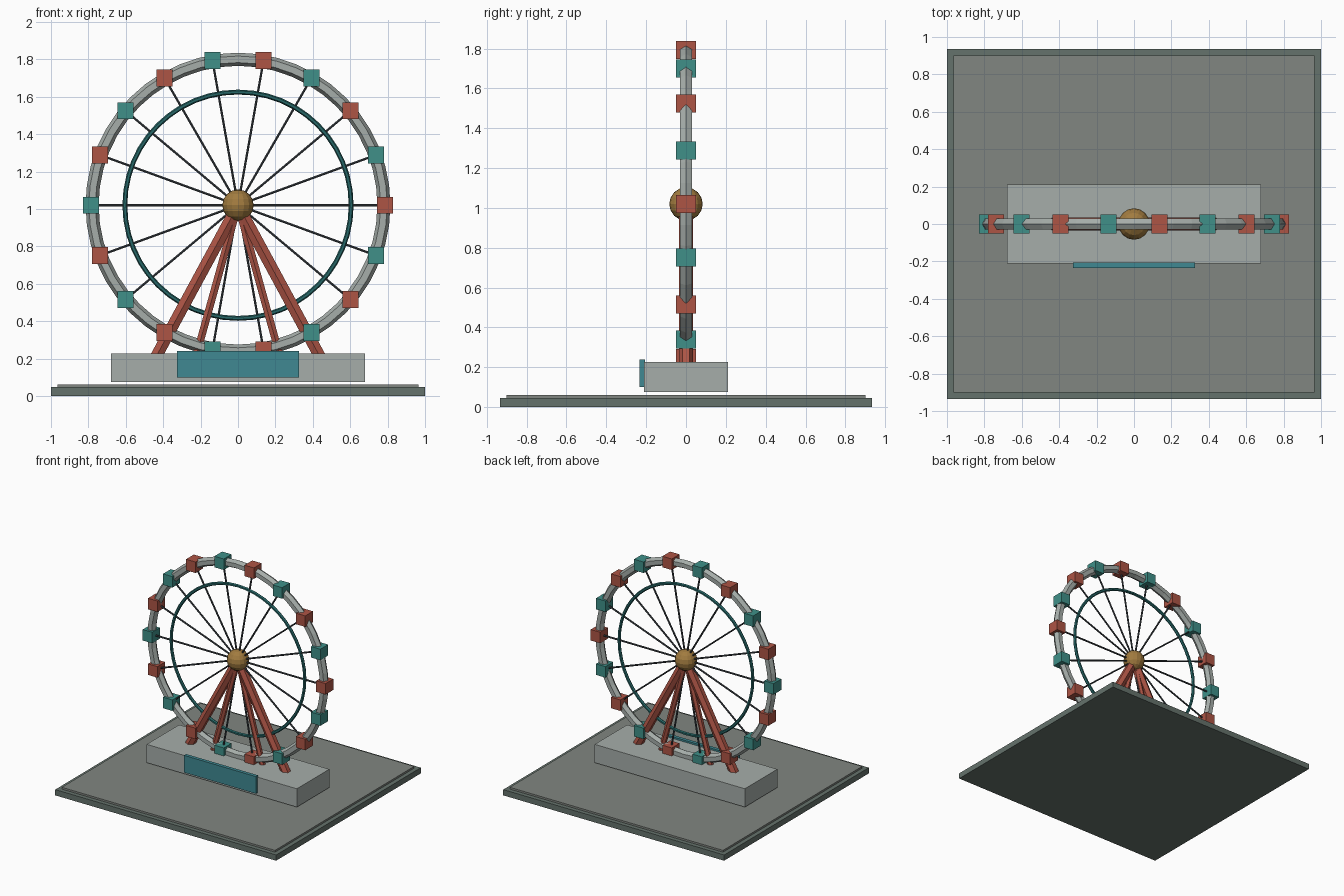
import bpy
from math import cos, sin, radians, atan2, hypot, pi

if "Cube" in bpy.data.objects:
    bpy.data.objects.remove(bpy.data.objects["Cube"])

HUB_Z = 1.02
RIM_R = 0.78
CABINS = 18


def material(name, rgb):
    m = bpy.data.materials.new(name)
    m.diffuse_color = (*rgb, 1)
    m.use_nodes = True
    m.node_tree.nodes["Principled BSDF"].inputs["Base Color"].default_value = m.diffuse_color
    return m


RED = material("red", (0.42, 0.09, 0.06))
TEAL = material("teal", (0.05, 0.28, 0.25))
DARK_TEAL = material("dark_teal", (0.02, 0.14, 0.14))
SIGN = material("sign_blue", (0.05, 0.25, 0.29))
GOLD = material("gold", (0.36, 0.20, 0.05))
STEEL = material("dark_steel", (0.05, 0.06, 0.07))
SLAB = material("dark_slab", (0.13, 0.17, 0.15))
PAVING = material("paving", (0.22, 0.24, 0.22))
STONE = material("stone", (0.38, 0.42, 0.40))


def finish(name, mat):
    ob = bpy.context.object
    ob.name = name
    ob.data.materials.append(mat)
    return ob


def box(name, centre, size, mat):
    bpy.ops.mesh.primitive_cube_add(size=1, location=centre)
    bpy.context.object.scale = size
    return finish(name, mat)


def bar(name, a, b, radius, mat):
    """Hexagonal bar between two (x, z) points in the wheel plane."""
    dx, dz = b[0] - a[0], b[1] - a[1]
    bpy.ops.mesh.primitive_cylinder_add(
        vertices=6, radius=radius, depth=hypot(dx, dz),
        location=((a[0] + b[0]) / 2, 0, (a[1] + b[1]) / 2),
        rotation=(0, atan2(dx, dz), 0))
    return finish(name, mat)


def ring(name, major, minor, mat):
    bpy.ops.mesh.primitive_torus_add(
        major_segments=48, minor_segments=6, major_radius=major,
        minor_radius=minor, location=(0, 0, HUB_Z), rotation=(pi / 2, 0, 0))
    return finish(name, mat)


# Stepped ground slab, plinth and front panel
box("ground_slab", (0, 0, 0.0235), (2, 1.87, 0.047), SLAB)
box("paving", (0, 0, 0.0535), (1.93, 1.80, 0.017), PAVING)
box("plinth", (0, 0, 0.151), (1.36, 0.42, 0.15), STONE)
box("front_panel", (0, -0.22, 0.17), (0.65, 0.028, 0.14), SIGN)

# Wheel rings and hub
ring("outer_rim", RIM_R, 0.035, STONE)
ring("inner_ring", 0.605, 0.013, DARK_TEAL)
bpy.ops.mesh.primitive_uv_sphere_add(segments=16, ring_count=8, radius=0.084,
                                     location=(0, 0, HUB_Z))
finish("hub", GOLD)

# Spokes and upright cabins in alternating colours
for i in range(CABINS):
    a = radians(i * 360 / CABINS)
    c, s = cos(a), sin(a)
    bar(f"spoke_{i}", (0, HUB_Z), (RIM_R * c, HUB_Z + RIM_R * s), 0.007, STEEL)
    box(f"cabin_{i}", (0.785 * c, 0, HUB_Z + 0.785 * s), (0.085, 0.10, 0.09),
        TEAL if i % 2 else RED)

# Splayed support legs, a thick outer and a thin inner pair
for side, sx in (("left", -1), ("right", 1)):
    bar(f"outer_leg_{side}", (0, HUB_Z), (sx * 0.44, 0.207), 0.036, RED)
    bar(f"inner_leg_{side}", (0, HUB_Z), (sx * 0.226, 0.207), 0.023, RED)
